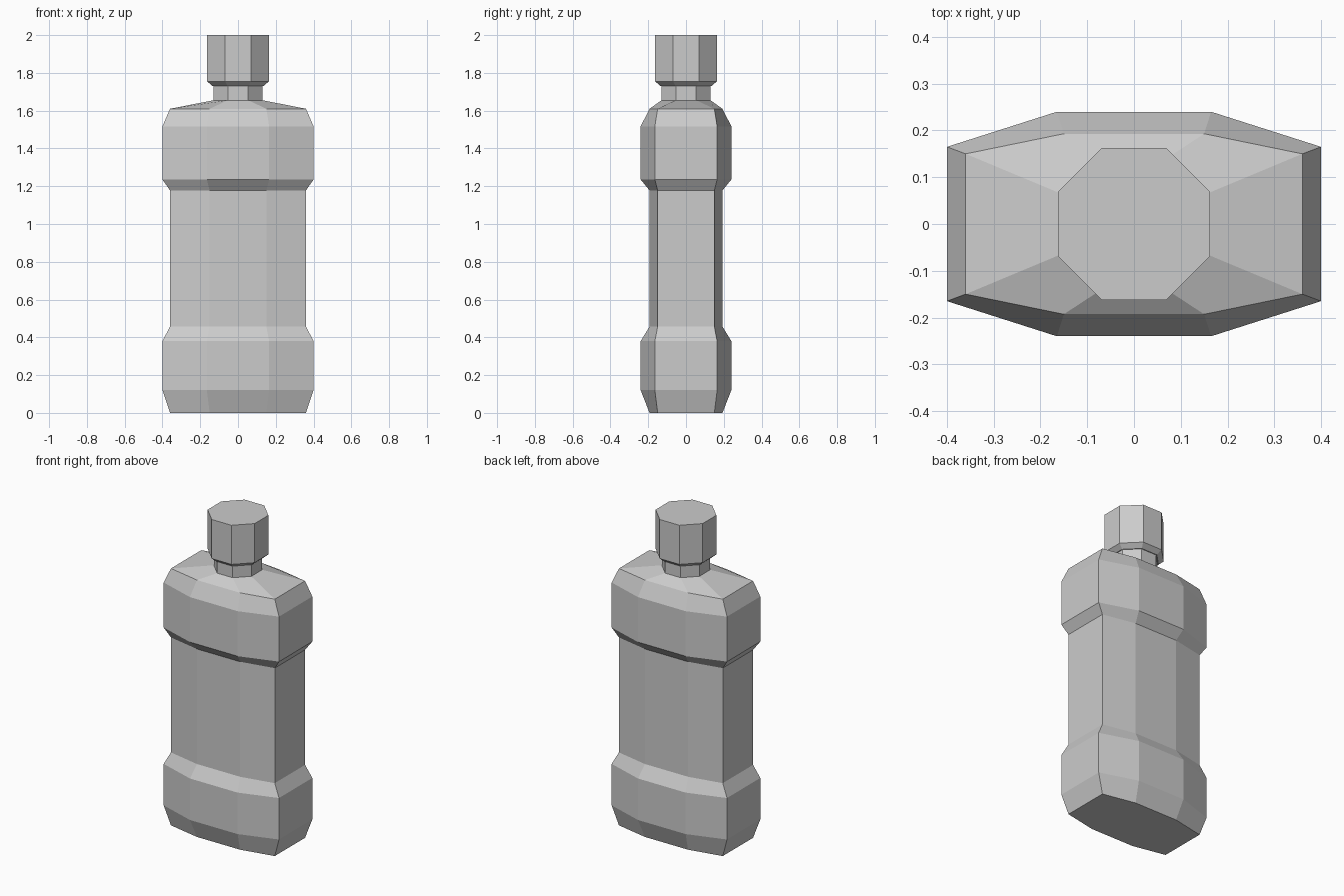
import bpy, bmesh

if "Cube" in bpy.data.objects:
    bpy.data.objects.remove(bpy.data.objects["Cube"])


def ring(a, c, b, d, z):
    """Eight-sided section: side points (a, c), front/back points (b, d)."""
    return [(a, -c, z), (a, c, z), (b, d, z), (-b, d, z),
            (-a, c, z), (-a, -c, z), (-b, -d, z), (b, -d, z)]


def loft(name, sections, cap_top):
    bm = bmesh.new()
    rings = [[bm.verts.new(p) for p in ring(*s)] for s in sections]
    for low, high in zip(rings, rings[1:]):
        for i in range(8):
            j = (i + 1) % 8
            bm.faces.new((low[i], low[j], high[j], high[i]))
    bm.faces.new(rings[0][::-1])
    if cap_top:
        bm.faces.new(rings[-1])
    bmesh.ops.recalc_face_normals(bm, faces=bm.faces)
    mesh = bpy.data.meshes.new(name)
    bm.to_mesh(mesh)
    bm.free()
    obj = bpy.data.objects.new(name, mesh)
    bpy.context.collection.objects.link(obj)
    return obj


wide = (0.40, 0.165, 0.165, 0.24)
slim = (0.36, 0.15, 0.15, 0.193)
neck = (0.13, 0.054, 0.054, 0.13)
lip = (0.135, 0.056, 0.056, 0.135)
lid = (0.163, 0.068, 0.068, 0.163)

# Bottle: base, slim waist, upper bulge, shoulder and neck
loft("bottle_body", [(*slim, 0.0), (*wide, 0.12), (*wide, 0.38), (*slim, 0.457),
                     (*slim, 1.178), (*wide, 1.235), (*wide, 1.517),
                     (*slim, 1.61), (*neck, 1.655), (*neck, 1.73)], False)

# Screw cap with a chamfered lower edge
loft("bottle_cap", [(*lip, 1.73), (*lid, 1.755), (*lid, 2.0)], True)
